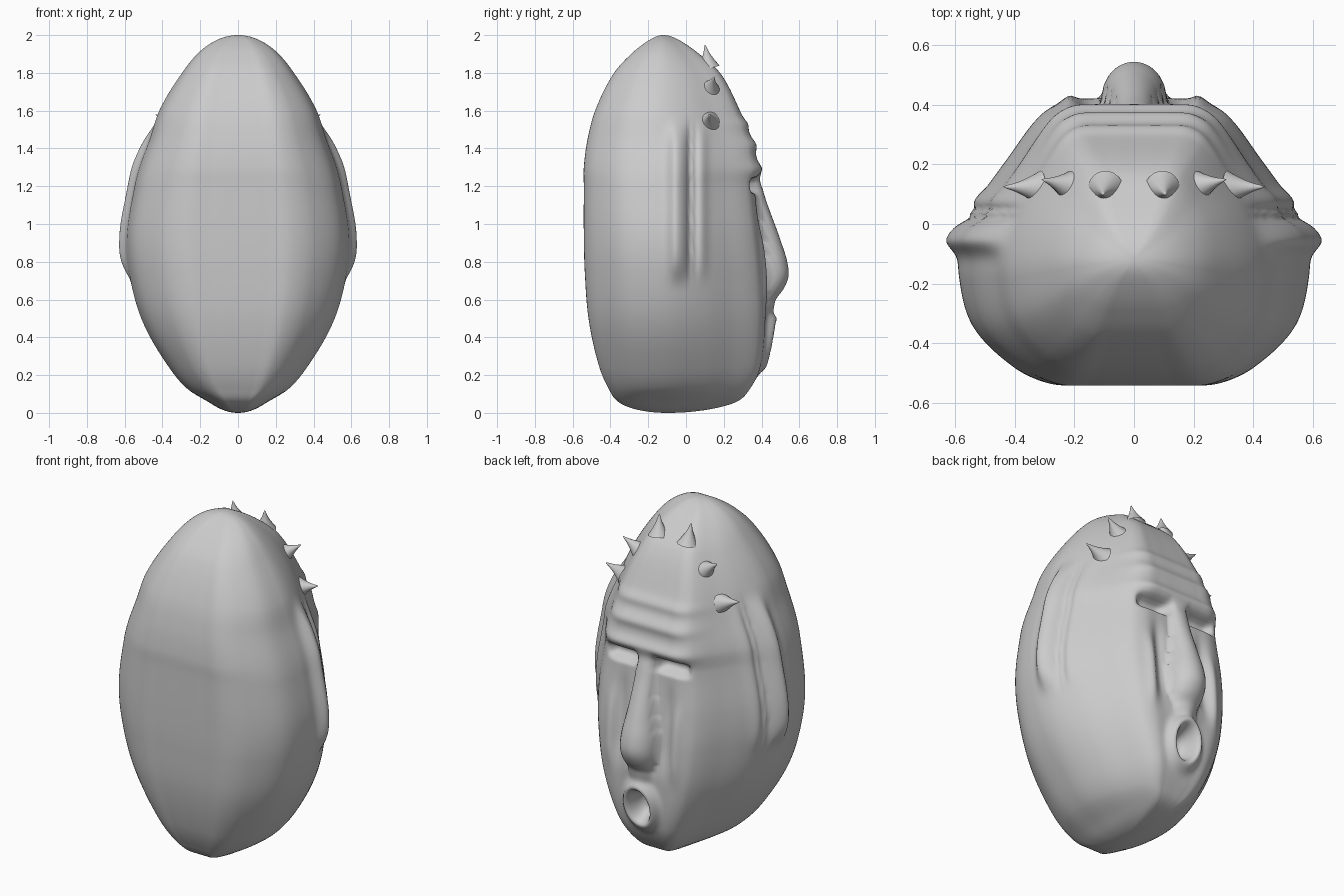
import bpy, bmesh, math
from mathutils import Vector

if "Cube" in bpy.data.objects:
    bpy.data.objects.remove(bpy.data.objects["Cube"])

stone = bpy.data.materials.new("grey_stone")
stone.use_nodes = True
stone.diffuse_color = (0.6, 0.6, 0.6, 1)
stone.node_tree.nodes["Principled BSDF"].inputs["Base Color"].default_value = (0.6, 0.6, 0.6, 1)


def smooth_curve(knots):
    """Return a function giving a smooth curve through rows of (t, values...)."""
    def slope(i, k):
        a, b = knots[max(i - 1, 0)], knots[min(i + 1, len(knots) - 1)]
        return (b[k] - a[k]) / (b[0] - a[0])

    def at(t):
        t = min(max(t, knots[0][0]), knots[-1][0])
        i = 0
        while i < len(knots) - 2 and t > knots[i + 1][0]:
            i += 1
        a, b = knots[i], knots[i + 1]
        h = b[0] - a[0]
        s = (t - a[0]) / h
        e = s * s * (3 - 2 * s)
        return [a[k] * (1 - e) + b[k] * e
                + h * s * (1 - s) * ((1 - s) * slope(i, k) - s * slope(i + 1, k))
                for k in range(1, len(a))]
    return at


def bump(value, centre, width, power=2):
    return math.exp(-abs((value - centre) / width) ** power)


def finish(bm, name):
    bmesh.ops.recalc_face_normals(bm, faces=bm.faces)
    mesh = bpy.data.meshes.new(name)
    bm.to_mesh(mesh)
    bm.free()
    mesh.materials.append(stone)
    mesh.polygons.foreach_set("use_smooth", [True] * len(mesh.polygons))
    obj = bpy.data.objects.new(name, mesh)
    bpy.context.collection.objects.link(obj)
    return obj


# Head silhouette: height, half width, face depth, rear depth
SILHOUETTE = [
    (0, 0, -.1, -.1), (.02, .09, .13, -.27), (.06, .16, .27, -.36),
    (.13, .27, .34, -.41), (.25, .37, .395, -.46), (.5, .51, .42, -.515),
    (.75, .575, .41, -.535), (.95, .585, .39, -.54), (1.2, .545, .365, -.54),
    (1.3, .52, .38, -.54), (1.45, .465, .345, -.52), (1.6, .415, .285, -.48),
    (1.8, .295, .18, -.38), (1.9, .215, .07, -.29), (1.97, .12, -.03, -.2),
    (2, 0, -.12, -.12)]
silhouette = smooth_curve([(math.acos(1 - z), w, f, b) for z, w, f, b in SILHOUETTE])

# Half cross-section, from middle of the face round to middle of the rear
SECTION = [(0, 1), (.25, 1), (.41, .99), (.54, .91), (.72, .62), (.88, .33), (.985, .02),
           (1, -.22), (.92, -.58), (.69, -.87), (.48, -.99), (.25, -1), (0, -1)]
length, rows = 0, []
for i, (u, v) in enumerate(SECTION):
    if i:
        length += math.dist((u, v), SECTION[i - 1])
    rows.append((length, u, v))
section = smooth_curve(rows)
HALF, LEVELS = 130, 260
half = [section(length * i / HALF) for i in range(HALF + 1)]
ring = half + [(-u, v) for u, v in half[-2:0:-1]]

# Nose: height, projection, half width
nose = smooth_curve([(.52, 0, .07), (.59, .035, .08), (.65, .095, .1), (.72, .13, .112),
                     (.8, .13, .108), (.9, .11, .09), (1, .085, .075), (1.1, .06, .065),
                     (1.2, .035, .06), (1.28, 0, .06)])


def face_relief(x, z):
    """Forward offset of the carved face."""
    x = abs(x)
    out, wide = nose(z)
    d = max(out, 0) * math.sqrt(max(0, 1 - (x / wide) ** 2))
    # Forehead ridges
    across = bump(x, 0, .28, 6)
    d += across * (.022 * bump(z, 1.29, .035) + .018 * bump(z, 1.42, .035)
                   + .012 * bump(z, 1.53, .03))
    # Slit eyes
    d -= .06 * bump(x, .16, .095, 6) * bump(z, 1.205, .036, 4)
    # Cheek hollow and fold
    d -= .02 * bump(x, .15, .035) * bump(z, .85, .22, 4)
    d += .018 * bump(x, .215, .03) * bump(z, .77, .2, 4)
    # Round open mouth with a raised lip
    r = math.hypot(x / .085, (z - .37) / .12)
    d += (.045 + .1 * (z - .37)) * bump(r, 1, .33)
    d -= .07 * bump(r, 0, .7, 4)
    # Upper lip
    return d + .025 * bump(x, 0, .07) * bump(z, .56, .05)


def ear_relief(y, z):
    """Sideways offset of the long ears."""
    rear = bump(y, -.05, .045 if y < -.05 else .075)
    lift = .055 * rear - .025 * bump(y, .03, .025) + .014 * bump(y, .085, .03)
    return lift * bump(z, 1.12, .39, 8)


# Head
bm = bmesh.new()
loops = []
for j in range(1, LEVELS):
    t = math.pi * j / LEVELS
    z = 1 - math.cos(t)
    w, front, back = silhouette(t)
    loop = []
    for u, v in ring:
        x, y = u * w, (front + back) / 2 + v * (front - back) / 2
        if v > .5:
            y += face_relief(x, z)
        if abs(u) > .7:
            x += math.copysign(ear_relief(y, z), u)
        loop.append(bm.verts.new((x, y, z)))
    loops.append(loop)
count = len(ring)
for a, b in zip(loops, loops[1:]):
    for i in range(count):
        k = (i + 1) % count
        bm.faces.new((a[i], a[k], b[k], b[i]))
for loop, z, y in ((loops[0], 0, -.1), (loops[-1], 2, -.12)):
    pole = bm.verts.new((0, y, z))
    for i in range(count):
        bm.faces.new((loop[i], loop[(i + 1) % count], pole))
finish(bm, "head")


# Crown of thorns: flared cones, mirrored left and right
def thorn(name, base, tip):
    base, tip = Vector(base), Vector(tip)
    axis = tip - base
    turn = axis.to_track_quat("Z", "Y")
    sides, steps = 20, 8
    bm = bmesh.new()
    previous = None
    for j in range(steps):
        s = j / steps
        radius = .055 * (1 - s) ** 1.5 + .004
        loop = [bm.verts.new(base + axis * s + turn @ Vector(
            (radius * math.cos(math.tau * i / sides), radius * math.sin(math.tau * i / sides), 0)))
            for i in range(sides)]
        if previous:
            for i in range(sides):
                k = (i + 1) % sides
                bm.faces.new((previous[i], previous[k], loop[k], loop[i]))
        previous = loop
    point = bm.verts.new(tip)
    for i in range(sides):
        bm.faces.new((previous[i], previous[(i + 1) % sides], point))
    obj = finish(bm, name)
    obj.modifiers.new("Mirror", "MIRROR")


thorn("top_thorns", (.095, .12, 1.83), (.105, .1, 1.95))
thorn("middle_thorns", (.21, .125, 1.71), (.31, .15, 1.78))
thorn("side_thorns", (.315, .12, 1.54), (.44, .125, 1.58))
